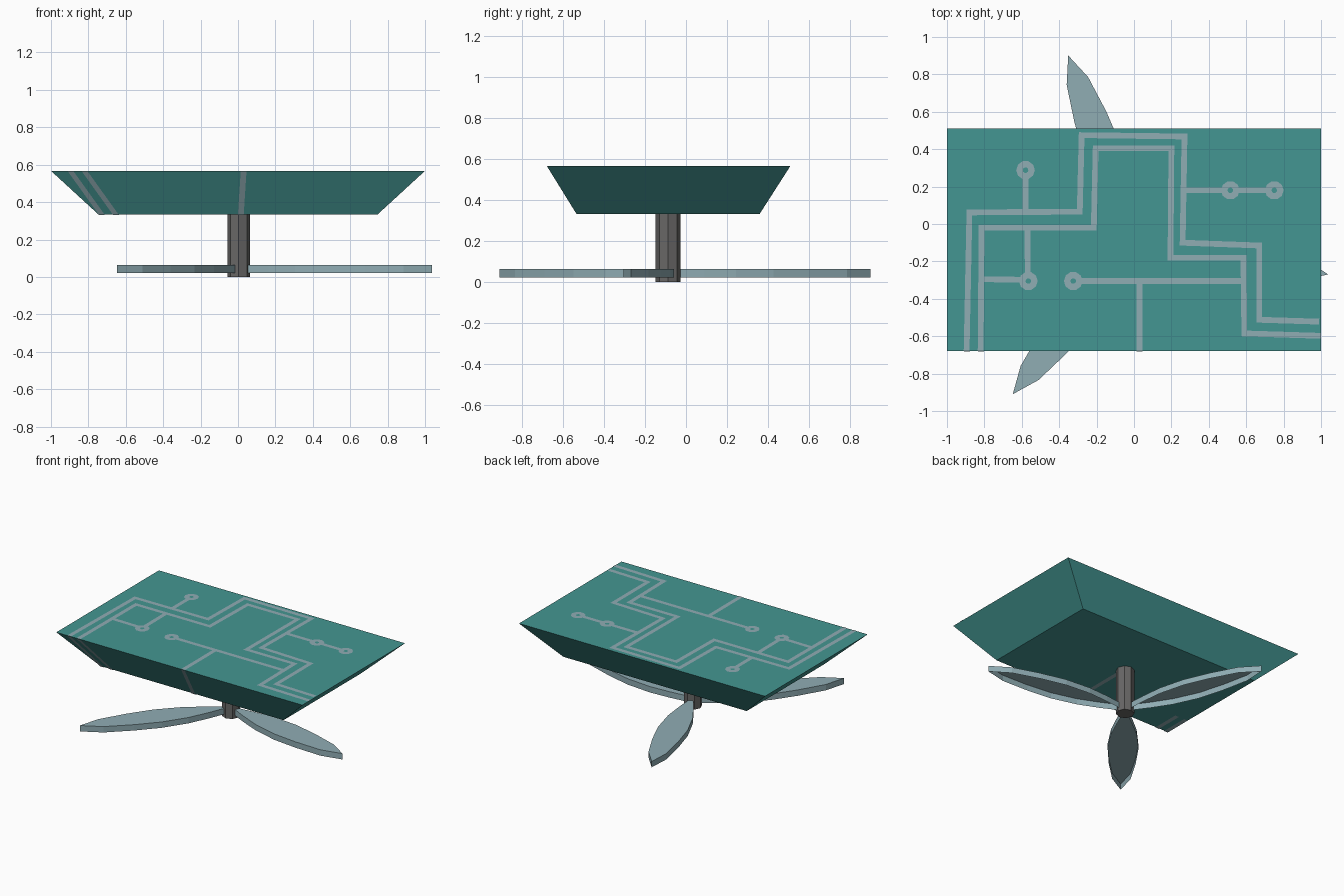
import bpy, bmesh, math
from mathutils import Vector

if "Cube" in bpy.data.objects:
    bpy.data.objects.remove(bpy.data.objects["Cube"])


def material(name, r, g, b):
    lin = [((c / 255 + 0.055) / 1.055) ** 2.4 for c in (r, g, b)]
    m = bpy.data.materials.new(name)
    m.diffuse_color = (*lin, 1)
    m.use_nodes = True
    m.node_tree.nodes["Principled BSDF"].inputs["Base Color"].default_value = m.diffuse_color
    return m


TEAL = material("teal", 68, 150, 146)
PALE = material("pale blue grey", 144, 173, 180)
GREY = material("dark grey", 104, 103, 102)

TOP, BASE = 0.567, 0.333          # heights of the tapered board
HUB = Vector((0.004, -0.087))     # rotor axis
LIFT = 0.002                      # traces sit just proud of the board
W = 0.031                         # trace width


def finish(name, bm, mat):
    me = bpy.data.meshes.new(name)
    bm.to_mesh(me)
    bm.free()
    me.materials.append(mat)
    ob = bpy.data.objects.new(name, me)
    bpy.context.collection.objects.link(ob)
    return ob


def face(bm, pts):
    return bm.faces.new([bm.verts.new(p) for p in pts])


# Tapered board
bm = bmesh.new()
hi = [bm.verts.new((x, y, TOP)) for x, y in ((-1, -.68), (1, -.68), (1, .51), (-1, .51))]
lo = [bm.verts.new((x, y, BASE)) for x, y in
      ((-.745, -.535), (.745, -.535), (.745, .36), (-.745, .36))]
bm.faces.new(hi)
bm.faces.new(lo[::-1])
for i in range(4):
    j = (i + 1) % 4
    bm.faces.new((lo[i], lo[j], hi[j], hi[i]))
finish("board", bm, TEAL)


# Traces on the top: mitred ribbons and ring pads
def ribbon(bm, path):
    p = [Vector(q) for q in path]
    dirs = [(b - a).normalized() for a, b in zip(p, p[1:])]
    rows = []
    for i, q in enumerate(p):
        a, b = dirs[max(i - 1, 0)], dirs[min(i, len(dirs) - 1)]
        na, nb = Vector((-a.y, a.x)), Vector((-b.y, b.x))
        m = (na + nb).normalized()
        m *= W / 2 / m.dot(na)
        rows.append([bm.verts.new((*(q + s * m), TOP + LIFT)) for s in (1, -1)])
    for (a, b), (c, d) in zip(rows, rows[1:]):
        bm.faces.new((a, b, d, c))


def pad(bm, x, y, sides=10):
    rings = [[bm.verts.new((x + r * math.cos(math.tau * k / sides),
                            y + r * math.sin(math.tau * k / sides), TOP + LIFT))
              for k in range(sides)] for r in (.015, .05)]
    for k in range(sides):
        n = (k + 1) % sides
        bm.faces.new((rings[0][k], rings[1][k], rings[1][n], rings[0][n]))


bm = bmesh.new()
for path in (
    # two long parallel tracks
    [(-.895, -.68), (-.88, .062), (-.29, .066), (-.28, .475), (.27, .468),
     (.26, -.10), (.67, -.115), (.67, -.512), (.99, -.522)],
    [(-.82, -.68), (-.815, -.02), (-.215, -.02), (-.205, .405), (.2, .405),
     (.195, -.18), (.585, -.18), (.59, -.585), (1, -.598)],
    # short branches
    [(-.58, .06), (-.58, .245)],
    [(-.57, -.02), (-.568, -.26)],
    [(-.815, -.295), (-.605, -.298)],
    [(-.285, -.305), (.585, -.305)],
    [(.03, -.305), (.03, -.68)],
    [(.265, .18), (.475, .18)],
    [(.555, .18), (.71, .18)],
):
    ribbon(bm, path)
for x, y in ((-.58, .288), (-.565, -.305), (-.325, -.305), (.515, .18), (.75, .18)):
    pad(bm, x, y)
finish("top_traces", bm, PALE)

# Traces running down the front wall and on to the underside
bm = bmesh.new()
for x_top, x_low, y_end in ((-.895, -.727, -.33), (-.82, -.652, -.33), (.03, .015, -.12)):
    h, out = W / 2, LIFT
    face(bm, [(x_low - h, -.535 - out, BASE - out), (x_low + h, -.535 - out, BASE - out),
              (x_top + h, -.68 - out, TOP - out), (x_top - h, -.68 - out, TOP - out)])
    face(bm, [(x_low - h, -.535, BASE - out), (x_low - h, y_end, BASE - out),
              (x_low + h, y_end, BASE - out), (x_low + h, -.535, BASE - out)])
finish("underside_traces", bm, PALE)

# Rotor hub
bm = bmesh.new()
bmesh.ops.create_cone(bm, cap_ends=True, segments=8, radius1=.061, radius2=.061, depth=BASE)
bmesh.ops.translate(bm, verts=bm.verts, vec=(*HUB, BASE / 2))
finish("rotor_hub", bm, GREY)

# Three leaf-shaped blades, open underneath
half = [(.04, .012), (.17, .05), (.32, .085), (.51, .102), (.70, .09), (.905, .061)]
outline = [(a, -w) for a, w in half] + [(1.05, 0)] + [(a, w) for a, w in half[::-1]]
for n, deg in enumerate((109.8, 231.6, 350)):
    bm = bmesh.new()
    c, s = math.cos(math.radians(deg)), math.sin(math.radians(deg))
    flat = [(HUB.x + a * c - w * s, HUB.y + a * s + w * c) for a, w in outline]
    up = [bm.verts.new((x, y, .064)) for x, y in flat]
    dn = [bm.verts.new((x, y, .021)) for x, y in flat]
    bm.faces.new(up)
    for i in range(len(flat)):
        j = (i + 1) % len(flat)
        bm.faces.new((dn[i], dn[j], up[j], up[i]))
    finish(f"blade_{n + 1}", bm, PALE)
